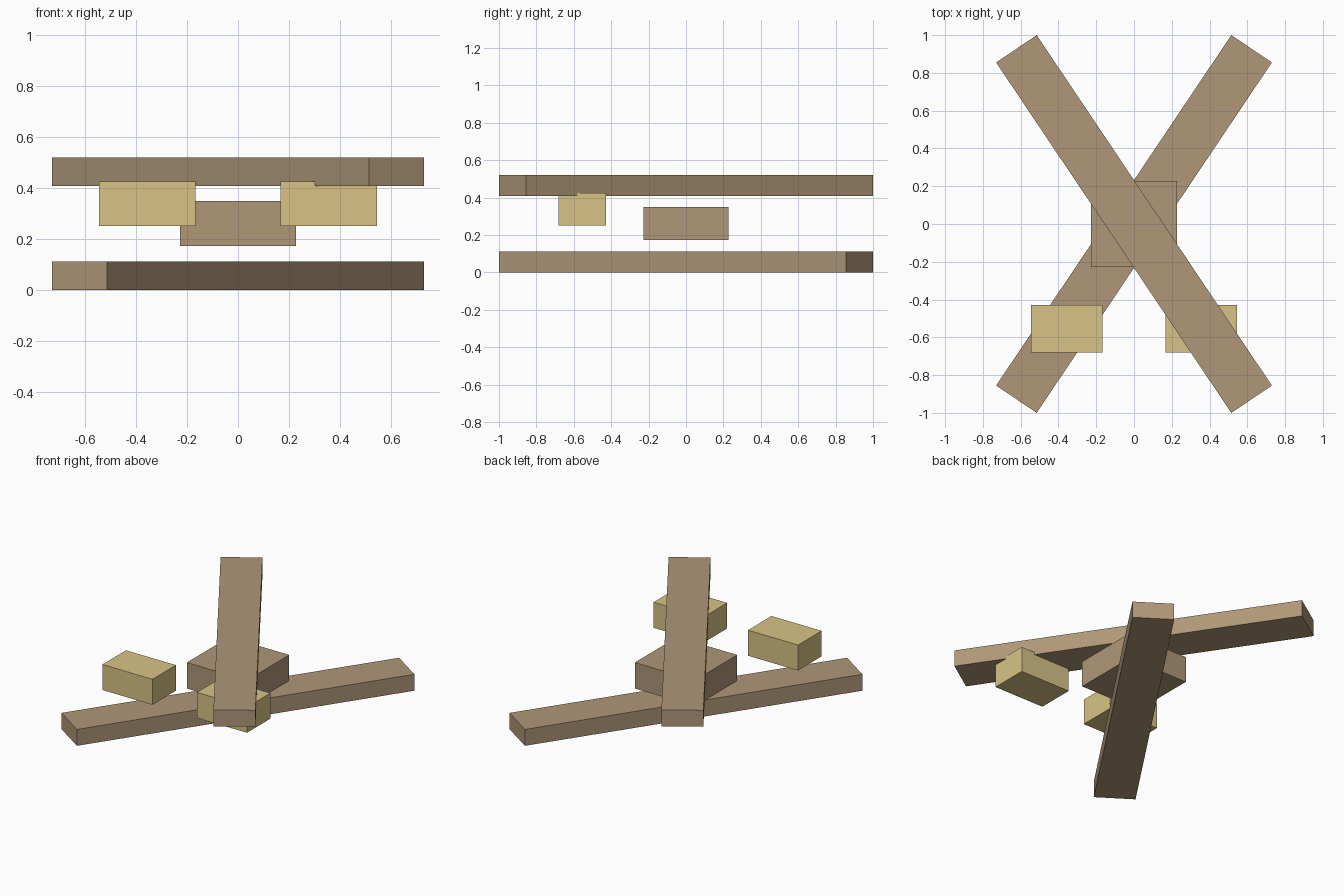
import bpy
from math import atan2

if "Cube" in bpy.data.objects:
    bpy.data.objects.remove(bpy.data.objects["Cube"])


def material(name, rgb):
    m = bpy.data.materials.new(name)
    m.diffuse_color = (*rgb, 1)
    m.use_nodes = True
    m.node_tree.nodes["Principled BSDF"].inputs["Base Color"].default_value = m.diffuse_color
    return m


brown = material("brown_wood", (0.43, 0.31, 0.19))
pale = material("pale_wood", (0.69, 0.55, 0.24))


def box(name, centre, size, mat, turn=0):
    bpy.ops.mesh.primitive_cube_add(size=1, location=centre, rotation=(0, 0, turn))
    ob = bpy.context.object
    ob.name = name
    ob.scale = size
    bpy.ops.object.transform_apply(location=False, rotation=False, scale=True)
    ob.data.materials.append(mat)


# Two crossed beams, one on the ground and one on top
angle = atan2(1.855, 1.245)
beam = (2.234, 0.259, 0.112)
box("lower_beam", (0, 0, 0.056), beam, brown, angle)
box("upper_beam", (0, 0, 0.464), beam, brown, -angle)

# Square hub block between the beams
box("centre_block", (0, 0, 0.261), (0.454, 0.454, 0.177), brown)

# Pair of pale blocks near the front
for side, label in ((-1, "left"), (1, "right")):
    box(label + "_block", (side * 0.356, -0.555, 0.338), (0.378, 0.253, 0.174), pale)
